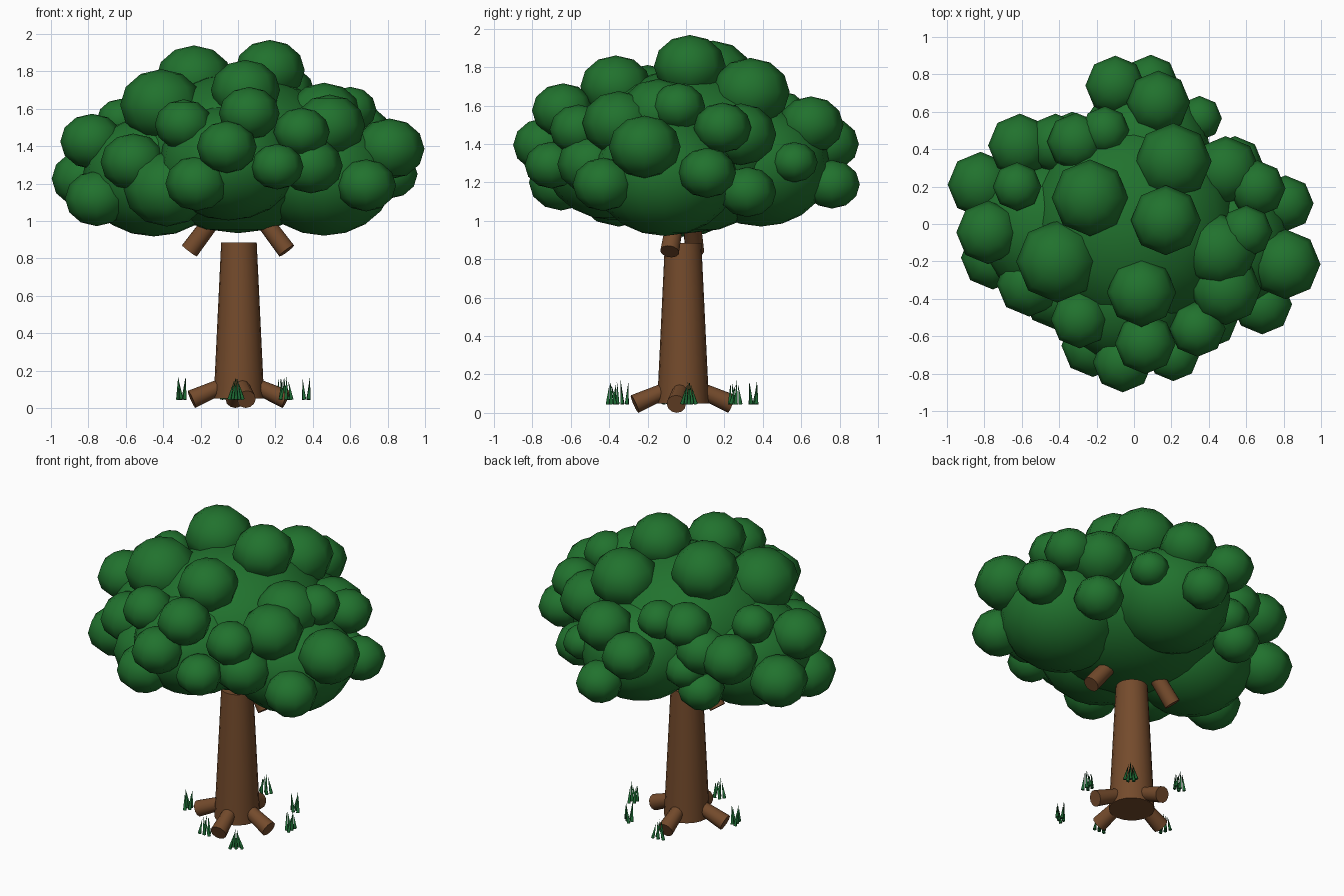
import bpy, bmesh, math
from mathutils import Vector, Matrix


def material(name, rgb):
    m = bpy.data.materials.new(name)
    m.diffuse_color = (*rgb, 1)
    return m


BARK = material("bark brown", (0.175, 0.07, 0.025))
LEAF = material("leaf green", (0.015, 0.168, 0.027))
GRASS = material("grass green", (0.011, 0.13, 0.03))


def finish(name, bm, mat):
    """Store the bmesh; curved sides are smooth, end caps stay flat."""
    for f in bm.faces:
        f.smooth = len(f.verts) <= 4
    mesh = bpy.data.meshes.new(name)
    bm.to_mesh(mesh)
    bm.free()
    mesh.materials.append(mat)
    obj = bpy.data.objects.new(name, mesh)
    bpy.context.collection.objects.link(obj)


def rod(bm, a, b, r1, r2, sides):
    """Tapered cylinder from point a to point b."""
    a, b = Vector(a), Vector(b)
    rot = (b - a).to_track_quat('Z', 'Y').to_matrix().to_4x4()
    bmesh.ops.create_cone(bm, cap_ends=True, segments=sides, radius1=r1, radius2=r2,
                          depth=(b - a).length,
                          matrix=Matrix.Translation((a + b) / 2) @ rot)


def blob(bm, x, y, z, r, squash=0.87, sides=8, rings=6):
    """Low-poly flattened ball."""
    bmesh.ops.create_uvsphere(bm, u_segments=sides, v_segments=rings, radius=r,
                              matrix=Matrix.Translation((x, y, z)) @ Matrix.Diagonal((1, 1, squash, 1)))


# Trunk
CX, CY = 0.005, -0.015
bm = bmesh.new()
rod(bm, (CX, CY, 0.05), (CX, CY, 0.885), 0.135, 0.095, 20)
finish("trunk", bm, BARK)

# Roots sloping down and out
for i, deg in enumerate((-8, 95, 188, 279)):
    c, s = math.cos(math.radians(deg)), math.sin(math.radians(deg))
    bm = bmesh.new()
    rod(bm, (CX + 0.04 * c, CY + 0.04 * s, 0.14), (CX + 0.255 * c, CY + 0.255 * s, 0.046), 0.038, 0.05, 12)
    finish(f"root_{i + 1}", bm, BARK)

# Branches under the canopy
for side, y in ((1, -0.085), (-1, 0.045)):
    bm = bmesh.new()
    rod(bm, (side * 0.26, y, 0.84), (side * 0.08, y * 0.5, 1.08), 0.05, 0.045, 12)
    finish("right_branch" if side > 0 else "left_branch", bm, BARK)

# Canopy core: centre plus four broad lobes
bm = bmesh.new()
blob(bm, 0, 0, 1.36, 0.56, 0.76, 16, 10)
blob(bm, -0.45, -0.02, 1.24, 0.38, 0.85, 16, 10)
blob(bm, 0.46, -0.11, 1.24, 0.375, 0.85, 16, 10)
blob(bm, -0.05, -0.37, 1.31, 0.37, 0.83, 16, 10)
blob(bm, 0.05, 0.39, 1.28, 0.36, 0.86, 16, 10)
finish("canopy_core", bm, LEAF)

# Leaf clumps: x, y, z, radius
upper = [
    (0.17, 0.02, 1.805, 0.187), (-0.235, 0.14, 1.76, 0.205), (-0.41, -0.20, 1.62, 0.22),
    (0.04, -0.365, 1.70, 0.185), (0.21, 0.335, 1.67, 0.205), (0.06, -0.64, 1.575, 0.162),
    (0.46, -0.145, 1.565, 0.20), (0.60, -0.04, 1.595, 0.14), (-0.155, 0.50, 1.56, 0.13),
    (-0.625, 0.20, 1.54, 0.13), (-0.29, -0.51, 1.515, 0.155), (0.49, -0.35, 1.51, 0.19),
    (-0.31, 0.44, 1.54, 0.155),
]
middle = [
    (0.66, 0.19, 1.485, 0.15), (0.13, 0.65, 1.50, 0.17), (0.34, -0.56, 1.475, 0.15),
    (0.49, 0.285, 1.45, 0.185), (-0.78, -0.045, 1.425, 0.17), (-0.06, -0.74, 1.395, 0.16),
    (-0.10, 0.74, 1.40, 0.16), (0.81, -0.215, 1.385, 0.187), (-0.61, 0.42, 1.39, 0.17),
    (-0.56, -0.32, 1.315, 0.175), (0.39, -0.50, 1.295, 0.17), (0.35, 0.565, 1.305, 0.12),
    (-0.42, 0.43, 1.40, 0.16),
]
lower = [
    (0.21, -0.70, 1.29, 0.14), (0.81, 0.11, 1.25, 0.15), (-0.82, 0.21, 1.225, 0.176),
    (-0.22, -0.65, 1.20, 0.168), (0.685, -0.43, 1.19, 0.16), (0.09, 0.76, 1.19, 0.145),
    (0.54, 0.32, 1.15, 0.15), (-0.42, 0.44, 1.15, 0.14), (-0.33, 0.47, 1.27, 0.13),
    (-0.755, -0.18, 1.12, 0.17), (-0.38, -0.35, 1.17, 0.23),
]
for name, clumps in (("upper", upper), ("middle", middle), ("lower", lower)):
    bm = bmesh.new()
    for c in clumps:
        blob(bm, *c)
    finish(f"{name}_leaf_clumps", bm, LEAF)

# Grass tufts around the trunk: blades fan across and lean together
tufts = [(-0.30, -0.08), (-0.01, -0.32), (0.25, -0.377), (0.365, 0.015), (0.235, 0.25), (-0.05, 0.35)]
for i, (x, y) in enumerate(tufts):
    out = Vector((x, y, 0)).normalized()
    across = Vector((-out.y, out.x, 0))
    bm = bmesh.new()
    for k in range(-2, 3):
        base = Vector((x, y, 0.045)) + across * 0.018 * k + out * 0.012 * (-1) ** k
        tip = Vector((x, y, 0.17 - 0.012 * abs(k))) + across * 0.005 * k + out * 0.02 * (-1) ** k
        rod(bm, base, tip, 0.011, 0, 5)
    finish(f"grass_tuft_{i + 1}", bm, GRASS)
